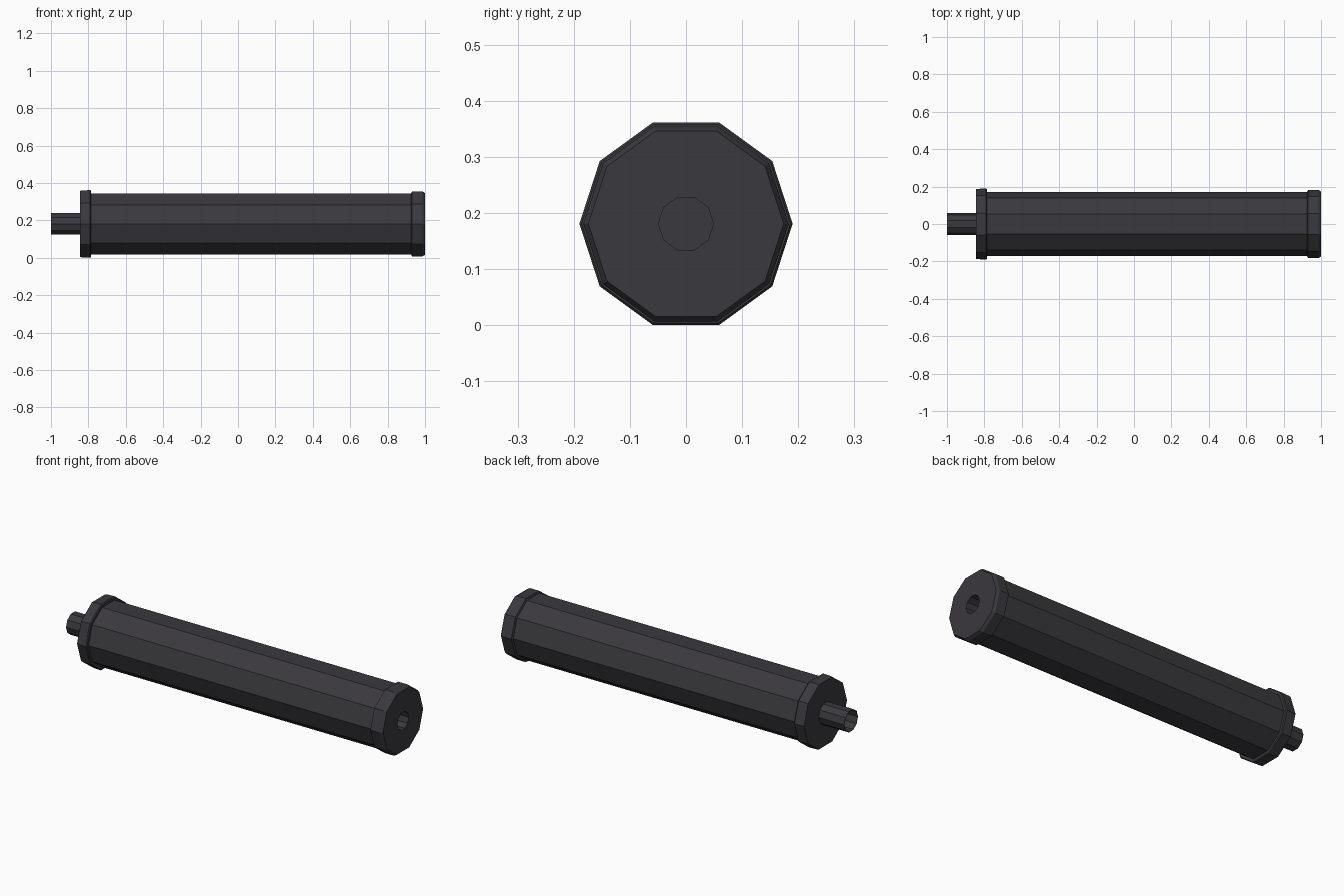
import bpy
import bmesh
from math import cos, sin, tau

cube = bpy.data.objects.get("Cube")
if cube:
    bpy.data.objects.remove(cube)

SIDES = 10
AXIS_Z = 0.181

metal = bpy.data.materials.new("dark gunmetal")
metal.use_nodes = True
COLOUR = (0.042, 0.040, 0.047, 1)
metal.diffuse_color = COLOUR
metal.node_tree.nodes["Principled BSDF"].inputs["Base Color"].default_value = COLOUR


def lathe(name, profile):
    """Spin (x, radius) points round the long axis; a zero radius closes the end."""
    bm = bmesh.new()
    rings = []
    for x, r in profile:
        count = SIDES if r else 1
        rings.append([bm.verts.new((x, r * cos(tau * i / SIDES),
                                    AXIS_Z + r * sin(tau * i / SIDES)))
                      for i in range(count)])
    for a, b in zip(rings, rings[1:]):
        if len(a) == 1 or len(b) == 1:
            # flat end disc
            bm.faces.new(b if len(a) == 1 else a)
            continue
        for i in range(SIDES):
            j = (i + 1) % SIDES
            bm.faces.new((a[i], a[j], b[j], b[i]))
    for v in [v for v in bm.verts if not v.link_faces]:
        bm.verts.remove(v)
    bmesh.ops.recalc_face_normals(bm, faces=bm.faces)
    mesh = bpy.data.meshes.new(name)
    bm.to_mesh(mesh)
    bm.free()
    mesh.materials.append(metal)
    obj = bpy.data.objects.new(name, mesh)
    bpy.context.collection.objects.link(obj)
    return obj


# Long main tube, its ends tucked into the collars
lathe("body_tube", [(-0.80, 0.172), (0.95, 0.172)])

# Rear collar, slightly flared toward the body
lathe("rear_collar", [(-0.845, 0), (-0.845, 0.186), (-0.835, 0.188),
                      (-0.79, 0.190), (-0.785, 0.186), (-0.785, 0.170)])

# Front cap with chamfered rim and blind bore
lathe("front_cap", [(0.925, 0.170), (0.93, 0.183), (0.985, 0.183), (1.0, 0.174),
                    (1.0, 0.049), (0.80, 0.049), (0.80, 0)])

# Hollow mounting stub
lathe("mounting_stub", [(-0.845, 0.060), (-1.0, 0.060), (-1.0, 0.057),
                        (-0.846, 0.057), (-0.846, 0)])
